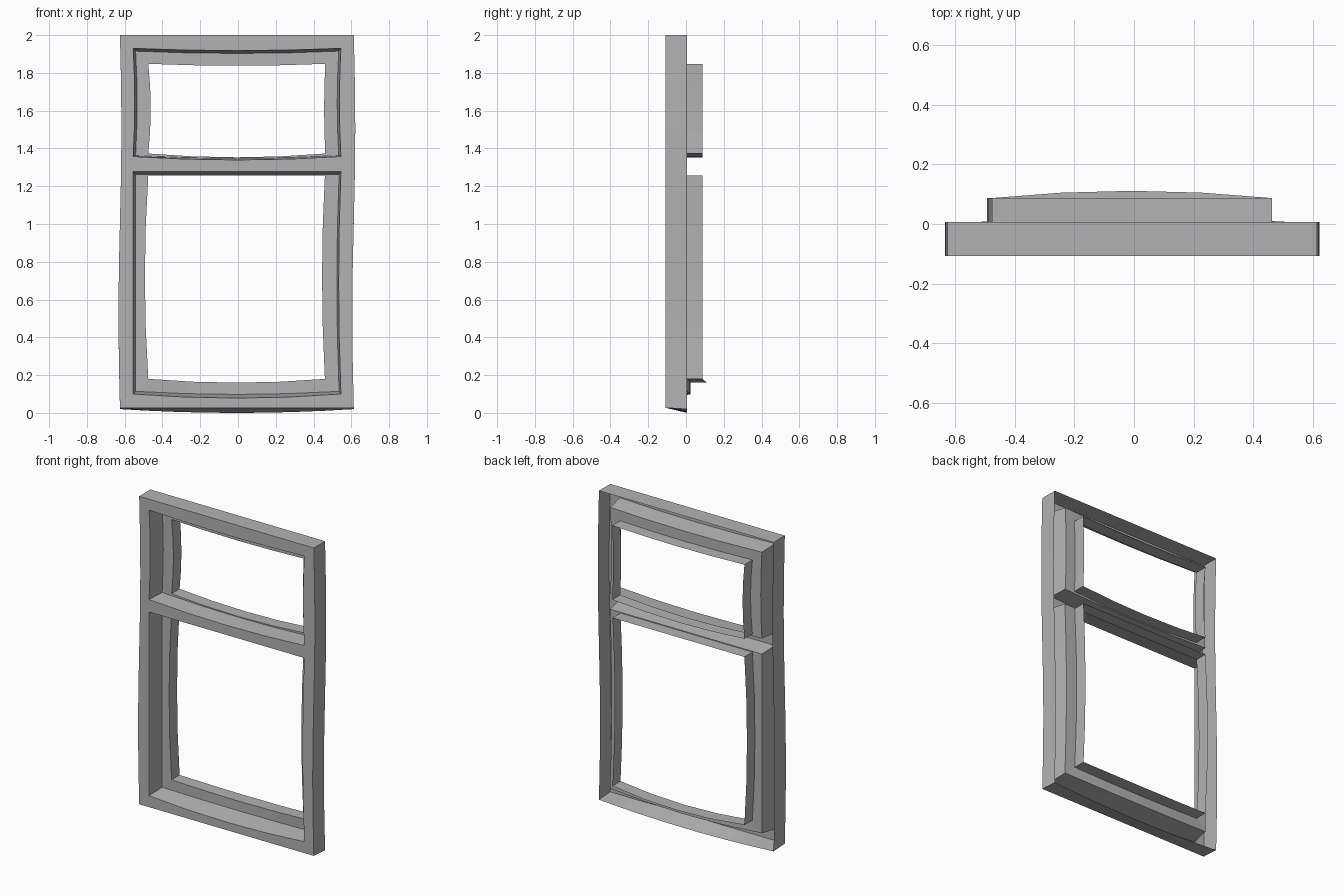
import bpy, bmesh, math

old = bpy.data.objects.get("Cube")
if old:
    bpy.data.objects.remove(old, do_unlink=True)

grey = bpy.data.materials.new("frame grey")
grey.use_nodes = True
COLOUR = (0.45, 0.45, 0.45, 1)
grey.diffuse_color = COLOUR
grey.node_tree.nodes["Principled BSDF"].inputs["Base Color"].default_value = COLOUR

SEG = 4
FRONT, MID, BACK = -0.108, 0.006, 0.087


def loop(x0, x1, z0, z1, y, bow=(0, 0, 0, 0), bulge=0, wave=0, n=SEG):
    """Warped rectangle; bow shifts the middle of the bottom, right, top, left sides."""
    corners = [(x0, z0), (x1, z0), (x1, z1), (x0, z1)]
    points = []
    for side in range(4):
        (ax, az), (bx, bz) = corners[side], corners[(side + 1) % 4]
        for i in range(n):
            t = i / n
            arc = 4 * t * (1 - t)
            x, z, depth = ax + (bx - ax) * t, az + (bz - az) * t, y
            if side % 2:
                x += bow[side] * arc
                x -= wave * math.sin(2 * math.pi * t) * (1 if side == 1 else -1)
            else:
                z += bow[side] * arc
                if side == 0:
                    depth += bulge * arc
            points.append((x, depth, z))
    return points


def finish(bm, name):
    mesh = bpy.data.meshes.new(name)
    bm.to_mesh(mesh)
    bm.free()
    mesh.materials.append(grey)
    obj = bpy.data.objects.new(name, mesh)
    bpy.context.collection.objects.link(obj)


def band(name, loops):
    """Open sheet joining closed loops one after another."""
    bm = bmesh.new()
    rings = [[bm.verts.new(p) for p in pts] for pts in loops]
    for a, b in zip(rings, rings[1:]):
        for i in range(len(a)):
            j = (i + 1) % len(a)
            bm.faces.new((a[i], a[j], b[j], b[i]))
    finish(bm, name)


def face_plate(name, loops):
    """Flat face bounded by the first loop, with the other loops as holes."""
    bm = bmesh.new()
    for pts in loops:
        ring = [bm.verts.new(p) for p in pts]
        for i, v in enumerate(ring):
            bm.edges.new((v, ring[(i + 1) % len(ring)]))
    bmesh.ops.triangle_fill(bm, edges=bm.edges[:], use_beauty=True, normal=(0, -1, 0))
    finish(bm, name)


# Outer casing, open at the back
outer_front = loop(-0.625, 0.613, 0.027, 2, FRONT, wave=0.008, n=8)
outer_back = loop(-0.625, 0.613, 0.02, 2, MID, (-0.02, 0, 0, 0), wave=0.008, n=8)
band("outer_casing", [outer_front, outer_back])

# Upper opening: reveal, rebate and stop
upper = loop(-0.555, 0.545, 1.357, 1.93, FRONT, (-0.018, -0.008, -0.012, 0.008))
upper_in = loop(-0.542, 0.533, 1.362, 1.915, MID, (-0.014, -0.008, -0.012, 0.008))
upper_bow = (-0.02, -0.006, -0.01, 0.013)
upper_stop = [loop(-0.475, 0.462, 1.373, 1.848, y, upper_bow) for y in (MID, BACK)]
band("upper_reveal", [upper, upper_in])
band("upper_rebate", [upper_in, upper_stop[0]])
band("upper_stop", upper_stop)

# Lower opening: reveal, rebate and stop; its sill bulges backwards
lower = loop(-0.555, 0.545, 0.1, 1.277, FRONT, (-0.022, -0.012, 0, 0))
lower_in = loop(-0.542, 0.535, 0.114, 1.262, MID, (-0.016, -0.012, 0, 0), 0.018)
lower_bow = (-0.02, -0.015, 0, -0.018)
lower_stop = [loop(-0.475, 0.46, 0.18, 1.257, y, lower_bow, b)
              for y, b in ((MID, 0.018), (BACK, 0.024))]
band("lower_reveal", [lower, lower_in])
band("lower_rebate", [lower_in, lower_stop[0]])
band("lower_stop", lower_stop)

# Front face of the stiles, rails and transom
face_plate("front_face", [outer_front, upper, lower])
